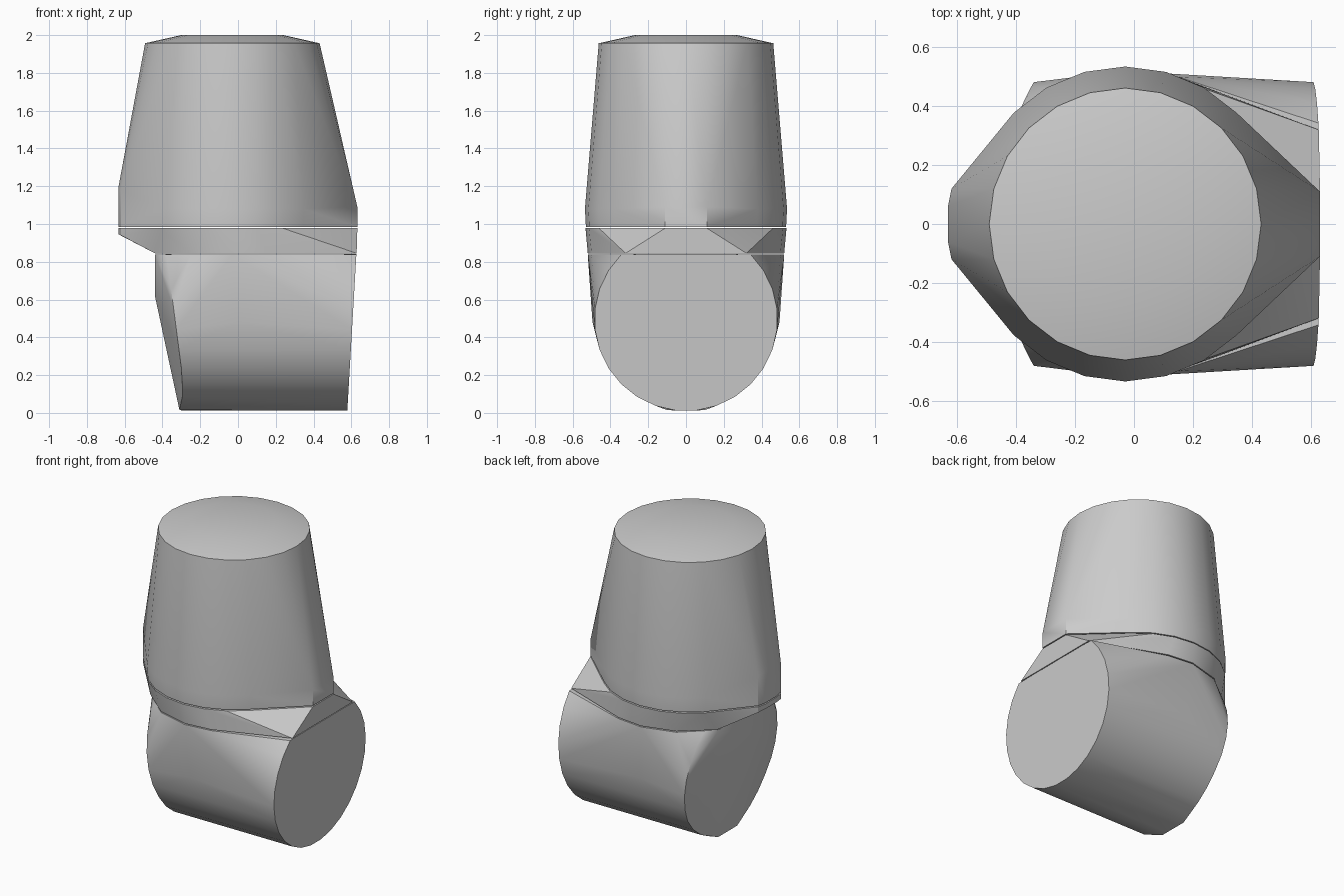
import bpy, bmesh, math

cube = bpy.data.objects.get("Cube")
if cube:
    bpy.data.objects.remove(cube, do_unlink=True)

grey = bpy.data.materials.new("plain grey")
grey.use_nodes = True
grey.diffuse_color = (0.6, 0.6, 0.6, 1)
grey.node_tree.nodes["Principled BSDF"].inputs["Base Color"].default_value = (0.6, 0.6, 0.6, 1)


def circle(r, z, cx=-0.03, n=24):
    """Flat ring of points at height z."""
    return [(cx + r * math.cos(math.tau * i / n), r * math.sin(math.tau * i / n), z) for i in range(n)]


def pair(x, y, z):
    """A point and its mirror across y = 0."""
    return [(x, y, z), (x, -y, z)]


def end_disc(x_at, r=0.485, cz=0.495, top=0.84, n=28):
    """Upright disc cut flat at the top; x_at gives x for a height."""
    pts = []
    for i in range(n):
        a = math.tau * (i + 0.5) / n
        z = min(cz + r * math.sin(a), top)
        pts.append((x_at(z), r * math.cos(a), z))
    return pts


def hull(name, points):
    """Solid convex part wrapped around the points."""
    bm = bmesh.new()
    for p in points:
        bm.verts.new(p)
    out = bmesh.ops.convex_hull(bm, input=bm.verts)
    loose = {v for v in out["geom_interior"] + out["geom_unused"] if isinstance(v, bmesh.types.BMVert)}
    bmesh.ops.delete(bm, geom=list(loose), context="VERTS")
    bmesh.ops.dissolve_limit(bm, angle_limit=0.02, verts=bm.verts, edges=bm.edges)
    bmesh.ops.recalc_face_normals(bm, faces=bm.faces)
    mesh = bpy.data.meshes.new(name)
    bm.to_mesh(mesh)
    bm.free()
    mesh.materials.append(grey)
    obj = bpy.data.objects.new(name, mesh)
    bpy.context.collection.objects.link(obj)
    bpy.ops.object.select_all(action="DESELECT")
    obj.select_set(True)
    bpy.context.view_layer.objects.active = obj
    bpy.ops.object.shade_smooth_by_angle(angle=math.radians(28))


# Tapered upper body with a shallow domed cap
hull("upper_body",
     circle(0.27, 2.0) + circle(0.462, 1.957)
     + circle(0.535, 1.08) + circle(0.53, 0.985)
     + pair(-0.632, 0.06, 1.2) + pair(-0.62, 0.12, 1.18)
     + pair(-0.632, 0.06, 0.985) + pair(-0.62, 0.12, 0.985)
     + pair(0.632, 0.11, 1.09) + pair(0.632, 0.11, 0.985))

# Thin collar between the two bodies
hull("collar",
     circle(0.532, 0.978)
     + pair(-0.632, 0.06, 0.978) + pair(-0.62, 0.12, 0.978)
     + pair(-0.632, 0.06, 0.945) + pair(-0.62, 0.12, 0.94)
     + pair(0.632, 0.11, 0.978) + pair(0.628, 0.32, 0.845)
     + pair(-0.44, 0.3, 0.845) + pair(-0.25, 0.46, 0.845)
     + pair(-0.03, 0.52, 0.845) + pair(0.15, 0.5, 0.845))

# Sideways barrel with a tilted disc at each end
hull("lower_barrel",
     end_disc(lambda z: 0.578 + 0.058 * z)
     + end_disc(lambda z: -0.295 - 0.13 * max(0, z - 0.2))
     + pair(-0.31, 0.1, 0.015) + pair(-0.44, 0.2, 0.62)
     + pair(-0.44, 0.28, 0.838) + pair(-0.25, 0.46, 0.838)
     + pair(-0.03, 0.52, 0.838) + pair(0.15, 0.5, 0.838)
     + pair(0, 0.495, 0.48))
